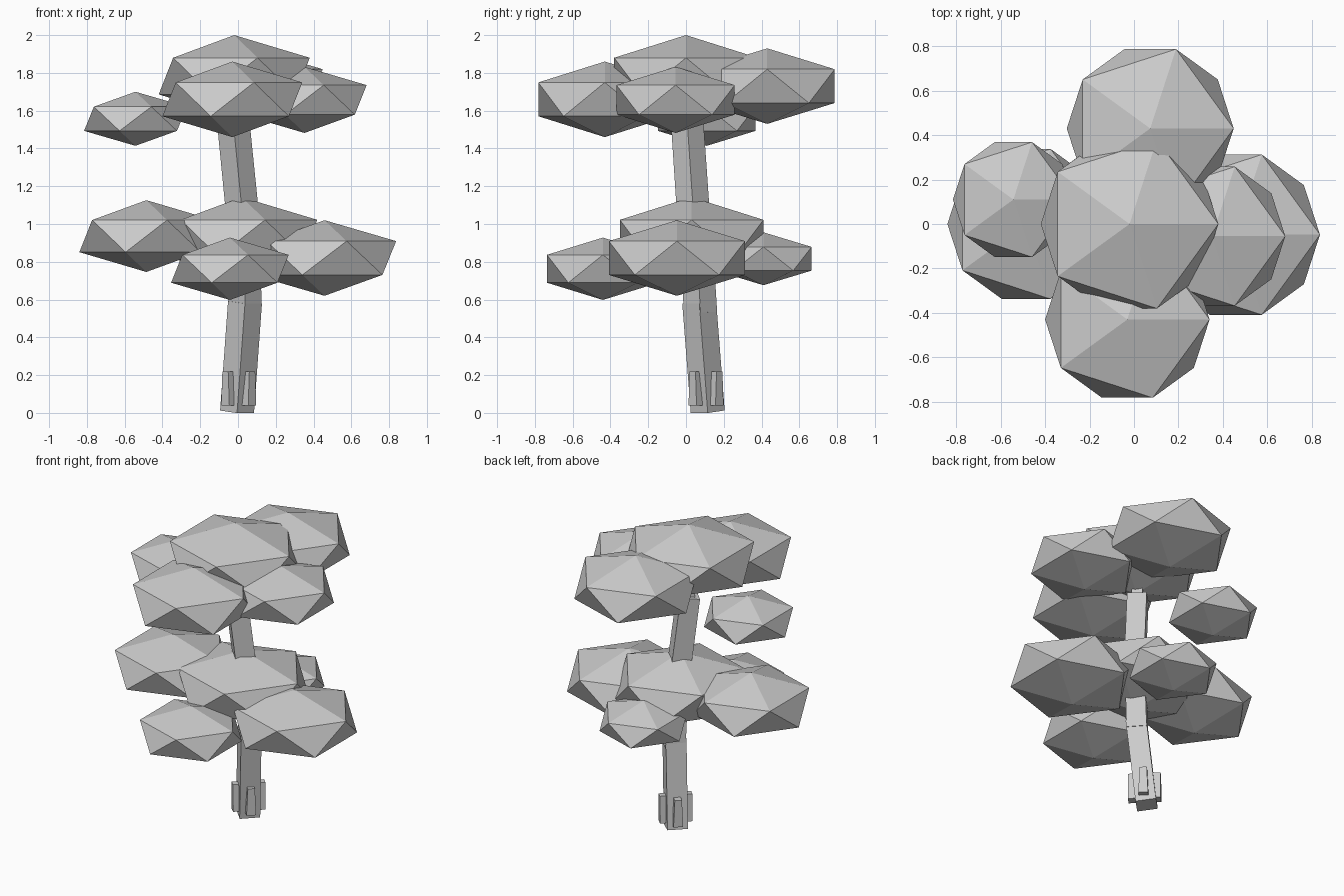
import bpy, bmesh, math
from mathutils import Vector, Matrix

if "Cube" in bpy.data.objects:
    bpy.data.objects.remove(bpy.data.objects["Cube"])

grey = bpy.data.materials.new("plain_grey")
grey.diffuse_color = (0.6, 0.6, 0.6, 1)
grey.use_nodes = True
grey.node_tree.nodes["Principled BSDF"].inputs["Base Color"].default_value = grey.diffuse_color


def finish(name, bm):
    mesh = bpy.data.meshes.new(name)
    bm.to_mesh(mesh)
    bm.free()
    mesh.materials.append(grey)
    ob = bpy.data.objects.new(name, mesh)
    bpy.context.collection.objects.link(ob)
    return ob


def foliage(name, centre, radius, height):
    """Flattened icosahedron leaf clump."""
    bm = bmesh.new()
    bmesh.ops.create_icosphere(bm, subdivisions=1, radius=1.0)
    bmesh.ops.scale(bm, vec=(radius, radius, height), verts=bm.verts)
    bmesh.ops.translate(bm, vec=centre, verts=bm.verts)
    finish(name, bm)


def trunk(name, a, b, r1, r2):
    """Leaning four-sided post with its corners on the x and y axes."""
    a, b = Vector(a), Vector(b)
    d = b - a
    bm = bmesh.new()
    bmesh.ops.create_cone(bm, cap_ends=True, segments=4, radius1=r1,
                          radius2=r2, depth=d.length)
    ang = math.atan2(bm.verts[:][0].co.y, bm.verts[:][0].co.x)
    rot = Vector((0, 0, 1)).rotation_difference(d).to_matrix().to_4x4()
    m = Matrix.Translation((a + b) / 2) @ rot @ Matrix.Rotation(-ang, 4, 'Z')
    bmesh.ops.transform(bm, matrix=m, verts=bm.verts)
    finish(name, bm)


# Trunk sections
trunk("lower_trunk", (-0.005, 0.115, 0.006), (0.037, 0.07, 0.585), 0.09, 0.09)
trunk("middle_trunk", (0.037, 0.077, 0.53), (0.03, 0.045, 1.08), 0.088, 0.086)
trunk("upper_trunk", (0.025, 0.04, 1.04), (-0.024, 0.007, 1.53), 0.087, 0.086)
trunk("trunk_tip", (-0.02, 0.01, 1.48), (-0.03, 0.0, 1.66), 0.05, 0.045)

# Tapered root blocks on the four trunk faces
for i in range(4):
    bm = bmesh.new()
    bmesh.ops.create_cube(bm, size=1.0)
    for v in bm.verts:
        v.co.x = v.co.x * 0.06 + 0.071
        v.co.y *= 0.06 if v.co.z < 0 else 0.044
        v.co.z = v.co.z * 0.18 + 0.13
    m = Matrix.Translation((0.004, 0.106, 0)) @ Matrix.Rotation(math.radians(45 + 90 * i), 4, 'Z')
    bmesh.ops.transform(bm, matrix=m, verts=bm.verts)
    finish(f"root_{i + 1}", bm)

# Leaf clumps: centre, radius, half height
clumps = {
    "top_centre_leaves": ((-0.02, 0.0, 1.783), 0.447, 0.217),
    "top_front_leaves": ((-0.03, -0.43, 1.66), 0.414, 0.2),
    "top_back_leaves": ((0.073, 0.43, 1.73), 0.42, 0.2),
    "top_right_leaves": ((0.352, -0.055, 1.657), 0.368, 0.175),
    "top_left_leaves": ((-0.543, 0.11, 1.557), 0.304, 0.143),
    "low_centre_leaves": ((0.02, 0.03, 0.925), 0.447, 0.217),
    "low_left_leaves": ((-0.485, 0.0, 0.936), 0.397, 0.19),
    "low_right_leaves": ((0.458, -0.048, 0.82), 0.424, 0.2),
    "low_front_leaves": ((-0.043, -0.44, 0.763), 0.348, 0.165),
    "low_back_leaves": ((0.03, 0.41, 0.816), 0.3, 0.14),
}
for name, (centre, radius, height) in clumps.items():
    foliage(name, centre, radius, height)
